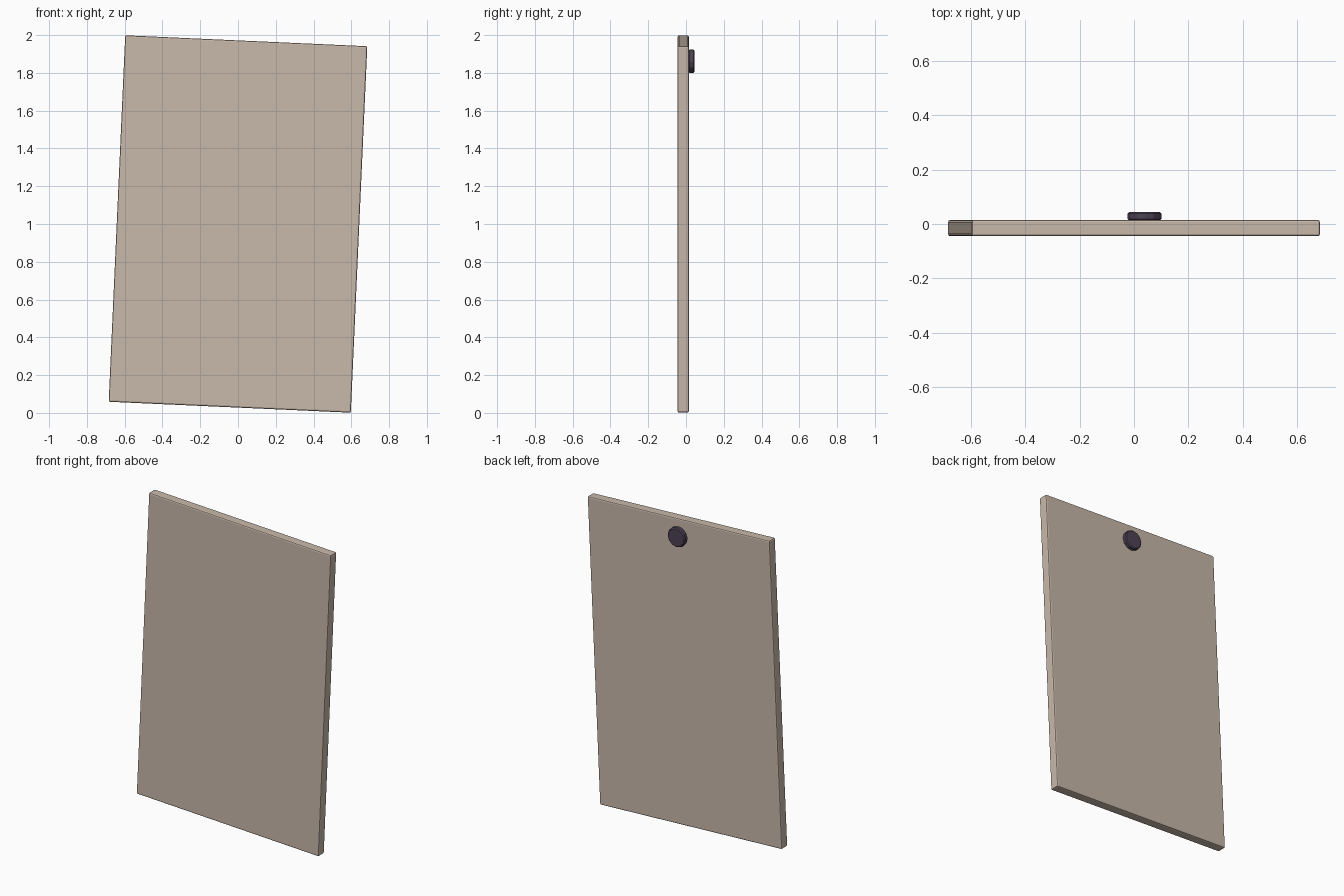
import bpy, math
from mathutils import Matrix

if "Cube" in bpy.data.objects:
    bpy.data.objects.remove(bpy.data.objects["Cube"])

TILT = Matrix.Translation((0, 0, 1)) @ Matrix.Rotation(math.radians(2.58), 4, 'Y')


def finish(name, color, bevel, segments):
    obj = bpy.context.object
    obj.name = name
    mat = bpy.data.materials.new(name + "_material")
    mat.diffuse_color = (*color, 1)
    mat.use_nodes = True
    mat.node_tree.nodes["Principled BSDF"].inputs["Base Color"].default_value = mat.diffuse_color
    obj.data.materials.append(mat)
    obj.data.transform(obj.matrix_basis)
    obj.matrix_basis = TILT
    mod = obj.modifiers.new("edge_bevel", 'BEVEL')
    mod.width = bevel
    mod.segments = segments
    mod.limit_method = 'ANGLE'
    mod.angle_limit = math.radians(40)
    return obj


# Flat board, hung slightly crooked
bpy.ops.mesh.primitive_cube_add(size=1, location=(0, -0.015, 0))
bpy.context.object.scale = (1.283, 0.06, 1.942)
bpy.context.view_layer.update()
finish("board", (0.58, 0.48, 0.40), 0.008, 2)

# Round hanging knob on the back
bpy.ops.mesh.primitive_cylinder_add(vertices=12, radius=0.062, depth=0.032,
                                    location=(0, 0.029, 0.862),
                                    rotation=(math.pi / 2, 0, 0))
bpy.context.view_layer.update()
finish("hanging_knob", (0.075, 0.055, 0.09), 0.006, 1)
